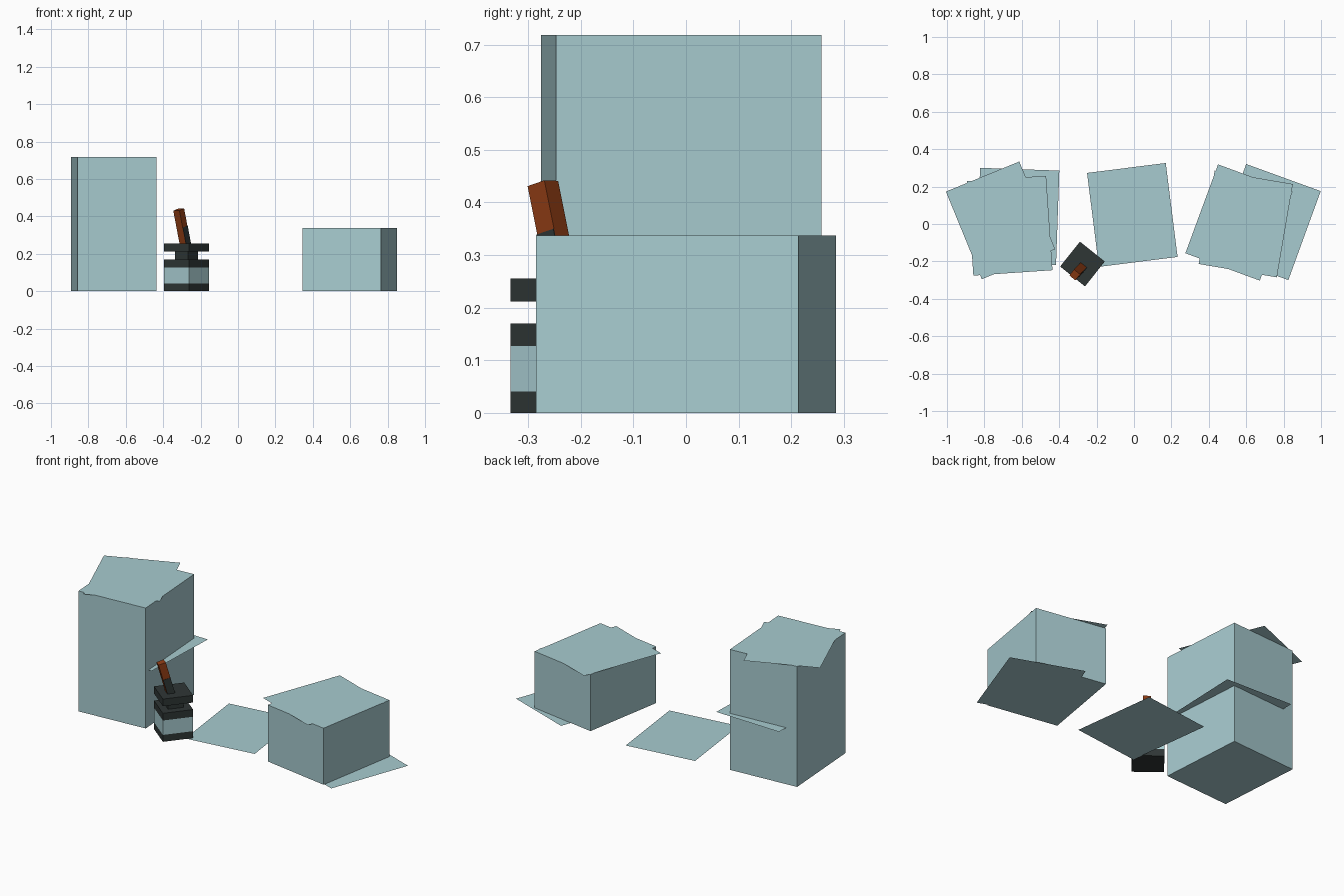
import bpy, bmesh, math
from mathutils import Matrix, Vector

if "Cube" in bpy.data.objects:
    bpy.data.objects.remove(bpy.data.objects["Cube"])


def material(name, rgb):
    m = bpy.data.materials.new(name)
    m.diffuse_color = (*rgb, 1)
    m.use_nodes = True
    m.node_tree.nodes["Principled BSDF"].inputs["Base Color"].default_value = m.diffuse_color
    return m


PAPER = material("pale_teal_paper", (0.39, 0.60, 0.63))
DARK = material("dark_slate", (0.028, 0.037, 0.036))
WOOD = material("rust_brown", (0.27, 0.045, 0.007))
W, D = 0.424, 0.506          # sheet size shared by all paper


def finish(name, bm, matrix, mat):
    mesh = bpy.data.meshes.new(name)
    bm.to_mesh(mesh)
    bm.free()
    mesh.transform(matrix)
    mesh.materials.append(mat)
    ob = bpy.data.objects.new(name, mesh)
    bpy.context.collection.objects.link(ob)
    return ob


def box(name, size, matrix, mat):
    bm = bmesh.new()
    bmesh.ops.create_cube(bm, size=1, matrix=Matrix.Diagonal((*size, 1)))
    return finish(name, bm, matrix, mat)


def place(x, y, z, deg):
    return Matrix.Translation((x, y, z)) @ Matrix.Rotation(math.radians(deg), 4, 'Z')


def sheet(name, x, y, z, deg):
    bm = bmesh.new()
    bmesh.ops.create_grid(bm, x_segments=1, y_segments=1, size=0.5,
                          matrix=Matrix.Diagonal((W, D, 1, 1)))
    finish(name, bm, place(x, y, z, deg), PAPER)


# Paper stacks
for name, x, y, h, deg in (("tall_stack", -0.6645, -0.009, 0.718, 3.9),
                           ("short_stack", 0.5975, 0.0, 0.337, -9.7)):
    box(name, (W, D, h), place(x, y, h / 2, deg), PAPER)

# Loose sheets on, in and under the stacks, and one on the ground
sheet("tall_stack_top_sheet", -0.7135, 0.0195, 0.7185, 22.3)
sheet("tall_stack_middle_sheet", -0.62, 0.04, 0.337, -2)
sheet("short_stack_top_sheet", 0.561, 0.008, 0.3375, -20.2)
sheet("short_stack_bottom_sheet", 0.7125, 0.0105, 0.0, -20)
sheet("ground_sheet", -0.009, 0.0485, 0.0, 7.2)

# Square ink bottle in stacked layers
IX, IY, TURN = -0.2755, -0.214, -38.6
for name, side, z0, z1, mat in (("bottle_base", 0.170, 0.0, 0.041, DARK),
                                ("bottle_label", 0.170, 0.041, 0.127, PAPER),
                                ("bottle_shoulder", 0.170, 0.127, 0.170, DARK),
                                ("bottle_neck", 0.087, 0.170, 0.212, DARK),
                                ("bottle_rim", 0.170, 0.212, 0.255, DARK)):
    box(name, (side, side, z1 - z0), place(IX, IY, (z0 + z1) / 2, TURN), mat)

# Leaning pen, turned like the bottle and tilted to the front left
top = Vector((-0.317, -0.272, 0.436))
foot = Vector((-0.279, -0.232, 0.235))
axis = top - foot
tilt = Vector((0, 0, 1)).rotation_difference(axis).to_matrix().to_4x4()
frame = Matrix.Translation(foot) @ tilt @ Matrix.Rotation(math.radians(TURN), 4, 'Z')
L = axis.length
box("pen_shaft", (0.042, 0.042, L), frame @ Matrix.Translation((0, 0, L / 2)), WOOD)
# Ink stain on the lower part of the front right face (local +x is right/front)
box("pen_ink_stain", (0.003, 0.042, 0.11),
    frame @ Matrix.Translation((0.0215, 0, 0.058)), DARK)
